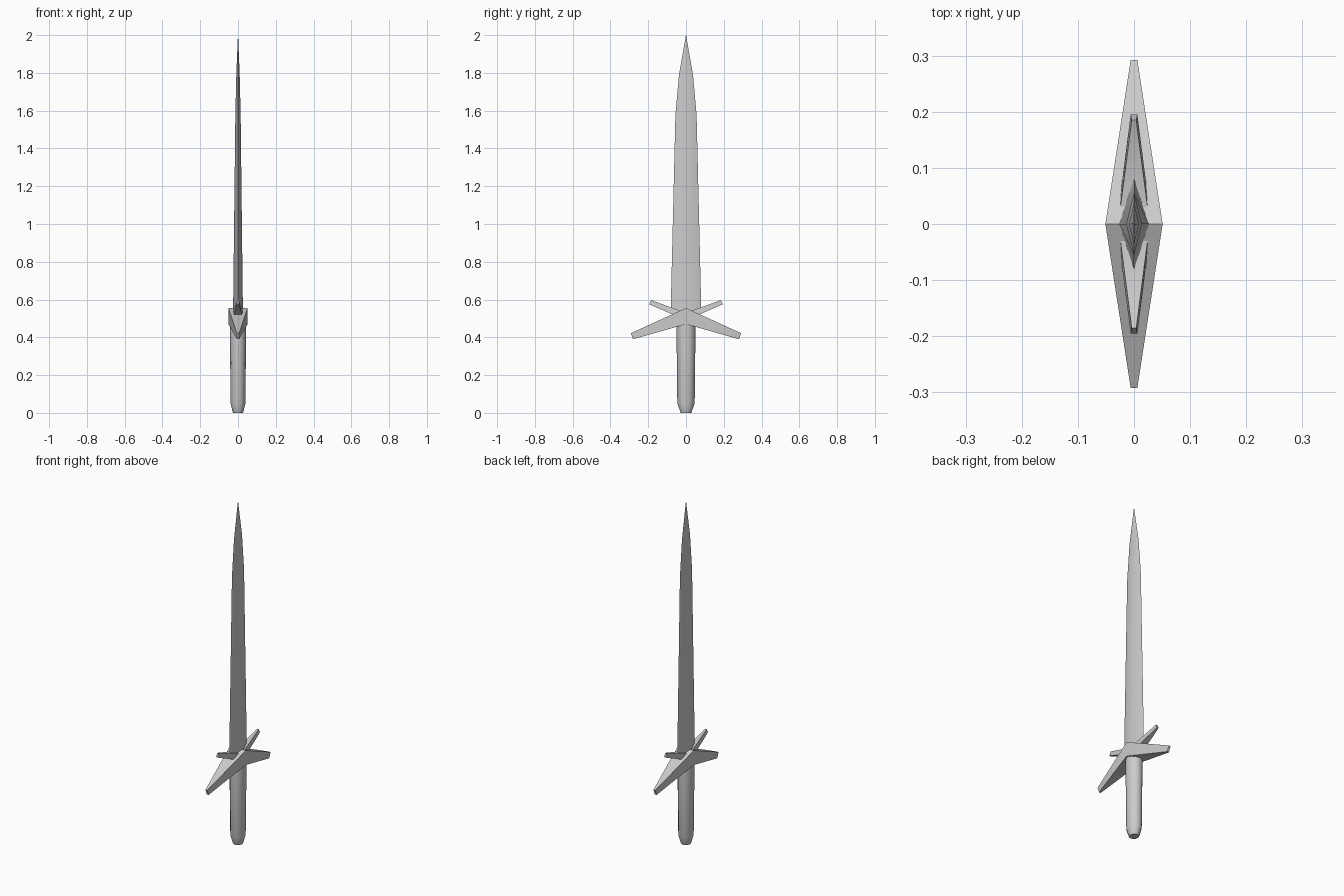
import bpy, bmesh, math

cube = bpy.data.objects.get("Cube")
if cube:
    bpy.data.objects.remove(cube, do_unlink=True)

steel = bpy.data.materials.new("grey steel")
steel.use_nodes = True
GREY = (0.6, 0.6, 0.6, 1)
steel.diffuse_color = GREY
steel.node_tree.nodes["Principled BSDF"].inputs["Base Color"].default_value = GREY


def loft(name, rings, angle=42):
    """Skin a stack of closed point loops and cap both ends."""
    bm = bmesh.new()
    loops = [[bm.verts.new(p) for p in ring] for ring in rings]
    n = len(loops[0])
    for a, b in zip(loops, loops[1:]):
        for i in range(n):
            j = (i + 1) % n
            bm.faces.new((a[i], a[j], b[j], b[i]))
    bm.faces.new(loops[0][::-1])
    bm.faces.new(loops[-1])
    bmesh.ops.remove_doubles(bm, verts=bm.verts, dist=1e-5)
    bmesh.ops.recalc_face_normals(bm, faces=bm.faces)
    mesh = bpy.data.meshes.new(name)
    bm.to_mesh(mesh)
    bm.free()
    mesh.materials.append(steel)
    obj = bpy.data.objects.new(name, mesh)
    bpy.context.collection.objects.link(obj)
    bpy.ops.object.select_all(action="DESELECT")
    bpy.context.view_layer.objects.active = obj
    obj.select_set(True)
    bpy.ops.object.shade_smooth_by_angle(angle=math.radians(angle))
    return obj


def oval(rx, ry, z, sides):
    turn = 2 * math.pi / sides
    return [(rx * math.cos(i * turn), ry * math.sin(i * turn), z) for i in range(sides)]


def guard(name, centre, tip_bottom, tip_top, half_centre, half_tip):
    """Two tapered arms meeting at the middle; each half width is (bottom, top)."""
    def section(bottom, top, half):
        (yb, zb), (yt, zt) = bottom, top
        return [(-half[0], yb, zb), (half[0], yb, zb), (half[1], yt, zt), (-half[1], yt, zt)]

    def tip(side):
        return section((side * tip_bottom[0], tip_bottom[1]),
                       (side * tip_top[0], tip_top[1]), half_tip)

    middle = section((0, centre[0]), (0, centre[1]), half_centre)
    return loft(name, [tip(-1), middle, tip(1)])


# Blade: diamond section narrowing to a point
blade_profile = [(0.54, 0.081, 0.026), (1.58, 0.056, 0.014),
                 (1.79, 0.037, 0.009), (2.0, 0.0005, 0.0005)]
loft("blade", [oval(x, y, z, 4) for z, y, x in blade_profile])

# Grip: rounded bar with a bevelled foot
grip_profile = [(0.0, 0.028, 0.026), (0.012, 0.032, 0.030),
                (0.05, 0.046, 0.039), (0.5, 0.051, 0.044)]
loft("grip", [oval(x, y, z, 12) for z, y, x in grip_profile])

# Crossguards: long drooping arms and short raised arms
guard("lower_crossguard", (0.47, 0.555), (0.28, 0.39), (0.292, 0.422),
      (0.051, 0.051), (0.006, 0.006))
guard("upper_crossguard", (0.49, 0.53), (0.195, 0.575), (0.185, 0.597),
      (0.031, 0.028), (0.006, 0.004))
